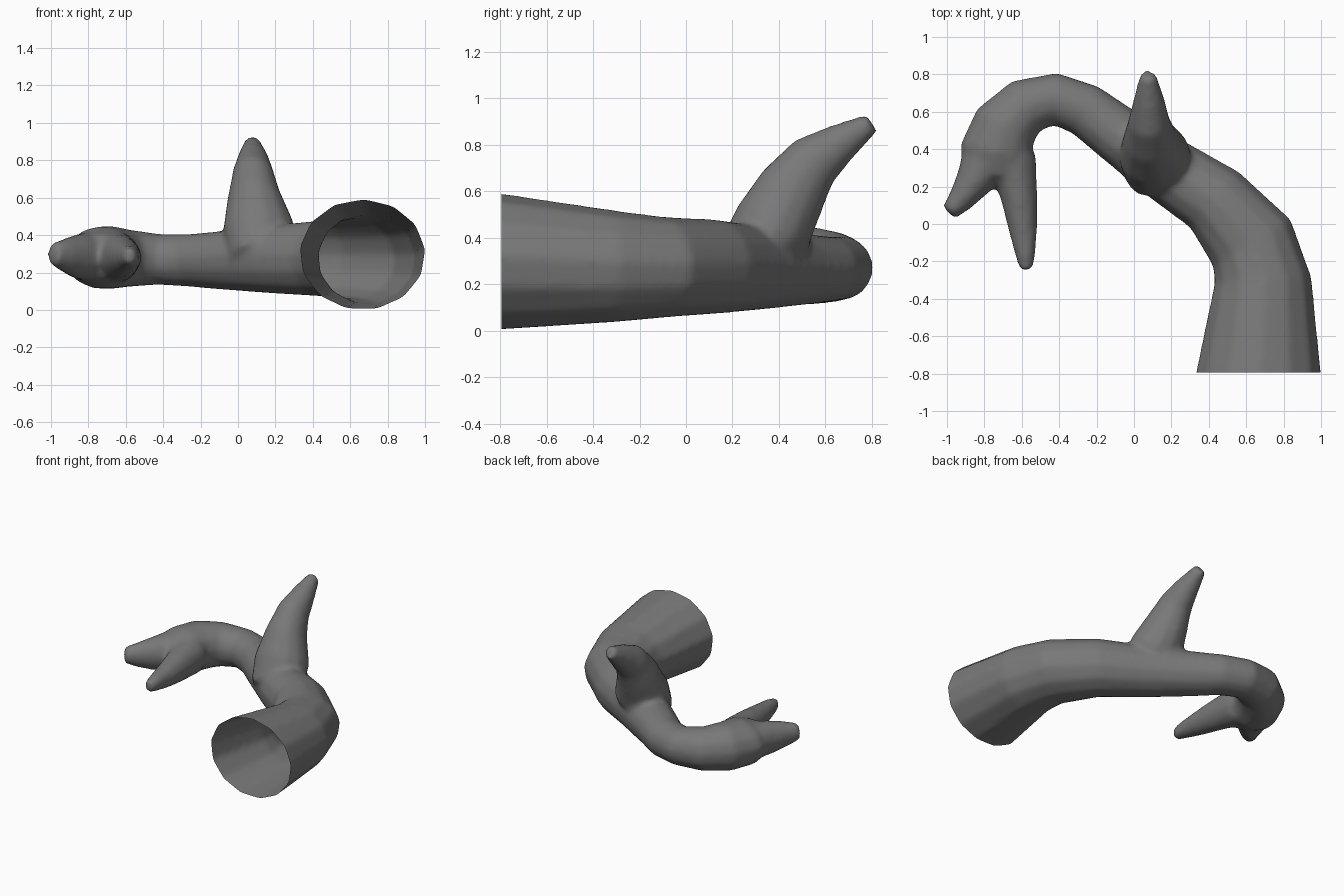
import bpy, bmesh, math
from mathutils import Vector

cube = bpy.data.objects.get("Cube")
if cube:
    bpy.data.objects.remove(cube)

grey = bpy.data.materials.new("dark grey")
grey.use_nodes = True
colour = (0.19, 0.19, 0.19, 1)
grey.diffuse_color = colour
grey.node_tree.nodes["Principled BSDF"].inputs["Base Color"].default_value = colour

SIDES = 13


def add_tube(bm, stations):
    """Closed tube through (x, y, z, side radius, upright radius) stations."""
    centres = [Vector(s[:3]) for s in stations]
    rings = []
    for i, s in enumerate(stations):
        tangent = (centres[min(i + 1, len(centres) - 1)] - centres[max(i - 1, 0)]).normalized()
        side = tangent.cross(Vector((0, 0, 1))).normalized()
        upright = side.cross(tangent)
        ring = []
        for k in range(SIDES):
            a = math.tau * k / SIDES + 0.1
            ring.append(bm.verts.new(centres[i] + side * s[3] * math.cos(a) + upright * s[4] * math.sin(a)))
        rings.append(ring)
    for a, b in zip(rings, rings[1:]):
        for k in range(SIDES):
            n = (k + 1) % SIDES
            bm.faces.new((a[k], a[n], b[n], b[k]))
    bm.faces.new(rings[0][::-1])
    bm.faces.new(rings[-1])


# Curved main beam, overlong at the base so the rim can be trimmed flat
beam = [(0.66, -0.92, 0.295, 0.35, 0.308), (0.667, -0.8, 0.295, 0.338, 0.297),
        (0.69, -0.3, 0.275, 0.262, 0.243), (0.63, -0.1, 0.273, 0.245, 0.22),
        (0.43, 0.13, 0.275, 0.2, 0.205), (0.18, 0.29, 0.27, 0.18, 0.185),
        (-0.1, 0.49, 0.265, 0.155, 0.158), (-0.26, 0.61, 0.265, 0.145, 0.143),
        (-0.42, 0.668, 0.27, 0.142, 0.138), (-0.58, 0.63, 0.275, 0.155, 0.155),
        (-0.69, 0.52, 0.28, 0.18, 0.172), (-0.735, 0.38, 0.28, 0.2, 0.168),
        (-0.75, 0.25, 0.285, 0.165, 0.12)]
# Tall tine rising backward, then the two tines of the end fork
tall_tine = [(0.13, 0.25, 0.28, 0.17, 0.14), (0.11, 0.37, 0.44, 0.195, 0.18),
             (0.085, 0.46, 0.61, 0.143, 0.155), (0.08, 0.55, 0.73, 0.112, 0.125),
             (0.08, 0.66, 0.805, 0.085, 0.09), (0.075, 0.8, 0.895, 0.045, 0.045)]
outer_tine = [(-0.77, 0.38, 0.285, 0.15, 0.14), (-0.86, 0.22, 0.285, 0.1, 0.12),
              (-0.93, 0.125, 0.293, 0.07, 0.09), (-0.99, 0.06, 0.3, 0.048, 0.06)]
inner_tine = [(-0.65, 0.35, 0.28, 0.13, 0.14), (-0.613, 0.13, 0.28, 0.098, 0.11),
              (-0.595, -0.02, 0.28, 0.08, 0.085), (-0.58, -0.17, 0.285, 0.055, 0.06),
              (-0.578, -0.245, 0.288, 0.035, 0.045)]

bm = bmesh.new()
for path in (beam, tall_tine, outer_tine, inner_tine):
    add_tube(bm, path)
bmesh.ops.recalc_face_normals(bm, faces=bm.faces)
mesh = bpy.data.meshes.new("branched_antler")
bm.to_mesh(mesh)
bm.free()
antler = bpy.data.objects.new("branched_antler", mesh)
bpy.context.collection.objects.link(antler)

# Fuse the tubes and soften the joints
remesh = antler.modifiers.new("fuse", "REMESH")
remesh.mode = "VOXEL"
remesh.voxel_size = 0.02
soften = antler.modifiers.new("soften", "SMOOTH")
soften.factor = 0.5
soften.iterations = 8
evaluated = antler.evaluated_get(bpy.context.evaluated_depsgraph_get())
fused = bpy.data.meshes.new_from_object(evaluated)
antler.modifiers.clear()

# Trim the base to leave an open hollow rim
bm = bmesh.new()
bm.from_mesh(fused)
bmesh.ops.bisect_plane(bm, geom=bm.verts[:] + bm.edges[:] + bm.faces[:],
                       plane_co=(0, -0.795, 0), plane_no=(0, -1, 0), clear_outer=True)
for face in bm.faces:
    face.smooth = True
    face.material_index = 0
bm.to_mesh(fused)
bm.free()
fused.materials.clear()
fused.materials.append(grey)
antler.data = fused
fused.name = "branched_antler"
